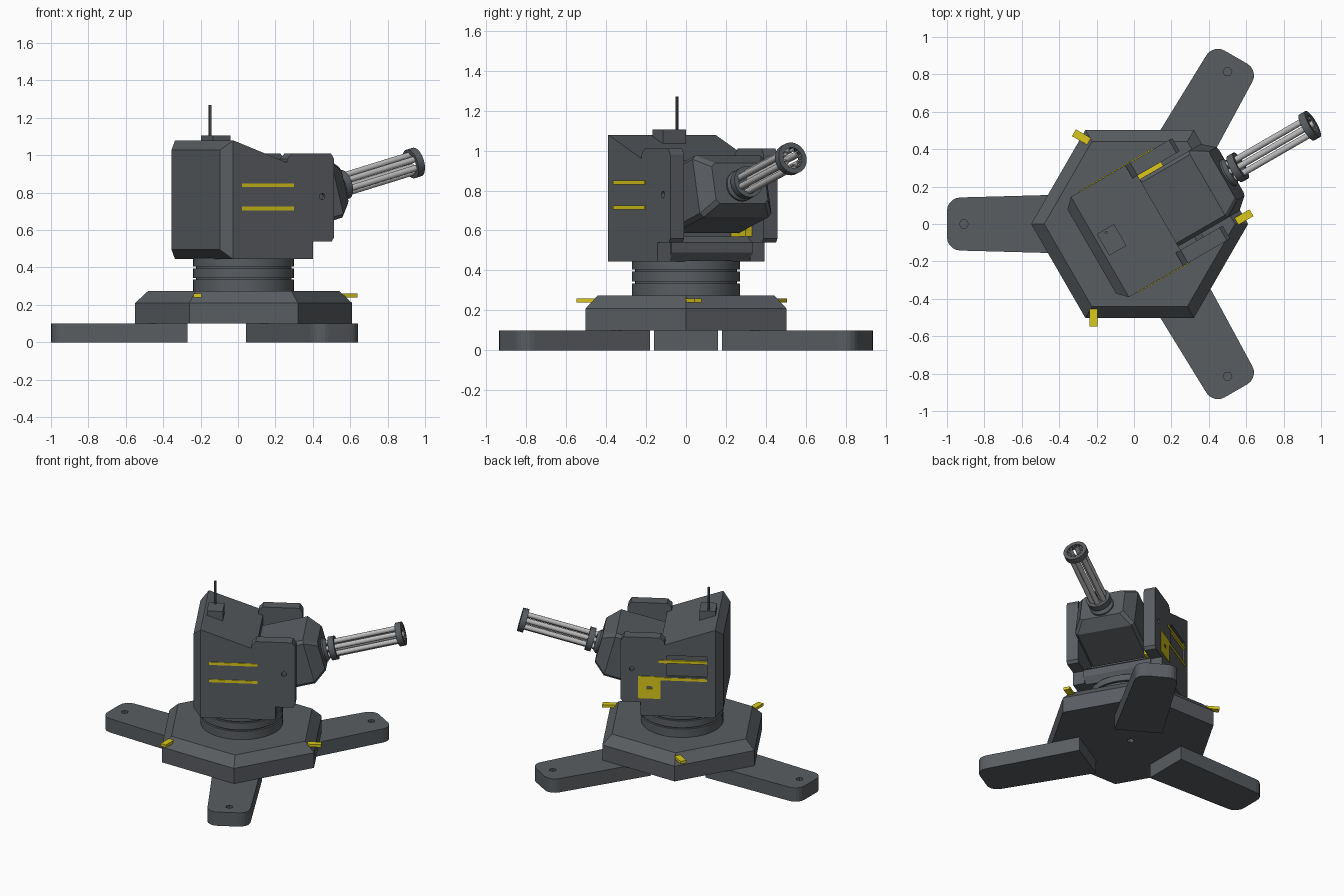
import bpy, bmesh
from math import pi, cos, sin, radians
from mathutils import Matrix, Vector

if "Cube" in bpy.data.objects:
    bpy.data.objects.remove(bpy.data.objects["Cube"])


def material(name, rgb):
    m = bpy.data.materials.new(name)
    m.diffuse_color = (*rgb, 1)
    m.use_nodes = True
    m.node_tree.nodes["Principled BSDF"].inputs["Base Color"].default_value = m.diffuse_color
    return m


DARK = material("dark_grey", (0.1, 0.11, 0.12))
STEEL = material("steel", (0.5, 0.5, 0.5))
YELLOW = material("yellow", (0.7, 0.58, 0.01))

BASE = Matrix.Translation((0.03, 0, 0))
TURRET = BASE @ Matrix.Rotation(radians(30), 4, 'Z')
GUN = TURRET @ Matrix.Translation((0.306, 0, 0.78)) @ Matrix.Rotation(radians(-15), 4, 'Y')
SIDE = Matrix.Rotation(pi / 2, 4, 'X')      # profile (x, y) becomes (x, z)
ALONG = Matrix.Rotation(pi / 2, 4, 'Y')     # z axis becomes x axis


def finish(name, bm, mat, frame, smooth=False):
    bmesh.ops.transform(bm, matrix=frame, verts=bm.verts)
    bmesh.ops.recalc_face_normals(bm, faces=bm.faces)
    me = bpy.data.meshes.new(name)
    bm.to_mesh(me)
    bm.free()
    ob = bpy.data.objects.new(name, me)
    bpy.context.collection.objects.link(ob)
    me.materials.append(mat)
    if smooth:
        bpy.ops.object.select_all(action='DESELECT')
        ob.select_set(True)
        bpy.context.view_layer.objects.active = ob
        bpy.ops.object.shade_smooth_by_angle(angle=radians(35))
    return ob


def prism(name, pts, lo, hi, mat, frame, pick=None, offset=0.05, segments=1):
    """Extrude a 2D profile from lo to hi; bevel the edges that pick() accepts."""
    bm = bmesh.new()
    face = bm.faces.new([bm.verts.new((x, y, lo)) for x, y in pts])
    ext = bmesh.ops.extrude_face_region(bm, geom=[face])["geom"]
    bmesh.ops.translate(bm, vec=(0, 0, hi - lo), verts=[v for v in ext if isinstance(v, bmesh.types.BMVert)])
    if pick:
        edges = [e for e in bm.edges if pick(e.verts[0].co, e.verts[1].co)]
        bmesh.ops.bevel(bm, geom=edges, offset=offset, segments=segments, profile=0.5, affect='EDGES')
    return finish(name, bm, mat, frame)


def box(name, x, y, z, mat, frame):
    return prism(name, [(x[0], y[0]), (x[1], y[0]), (x[1], y[1]), (x[0], y[1])], z[0], z[1], mat, frame)


def lathe(name, profile, mat, frame, sides=32, closed=False):
    """Spin (radius, height) points about z; caps the ends unless the profile is closed."""
    bm = bmesh.new()
    rings = [[bm.verts.new((r * cos(2 * pi * i / sides), r * sin(2 * pi * i / sides), z))
              for i in range(sides)] for r, z in profile]
    pairs = list(zip(rings, rings[1:]))
    if closed:
        pairs.append((rings[-1], rings[0]))
    for a, b in pairs:
        for i in range(sides):
            j = (i + 1) % sides
            bm.faces.new((a[i], a[j], b[j], b[i]))
    if not closed:
        bm.faces.new(rings[0])
        bm.faces.new(rings[-1])
    return finish(name, bm, mat, frame, sides > 8)


def cut(ob, cutter):
    mod = ob.modifiers.new("cut", 'BOOLEAN')
    mod.operation = 'DIFFERENCE'
    mod.solver = 'EXACT'
    mod.object = cutter
    bpy.context.view_layer.objects.active = ob
    bpy.ops.object.modifier_apply(modifier=mod.name)
    bpy.data.objects.remove(cutter)


# Tripod legs with bolt recesses
for i, a in enumerate((60, 180, 300)):
    frame = BASE @ Matrix.Rotation(radians(a), 4, 'Z')
    leg = prism(f"leg_{i}", [(0.3, -0.16), (1.03, -0.14), (1.03, 0.14), (0.3, 0.16)], 0, 0.1, DARK, frame,
                lambda p, q: p.x > 1 and q.x > 1 and abs(p.z - q.z) > 0.05, 0.07, 5)
    cut(leg, lathe("leg_cutter", [(0.024, 0.06), (0.024, 0.12)], DARK,
                   frame @ Matrix.Translation((0.94, 0, 0)), 6))

# Hexagonal base with a bottom bolt recess, and yellow clips
base = lathe("hex_base", [(0.58, 0.1), (0.58, 0.21), (0.51, 0.275)], DARK, BASE, 6)
cut(base, lathe("base_cutter", [(0.024, 0.08), (0.024, 0.13)], DARK, BASE, 6))
for i, a in enumerate((30, 150, 270)):
    box(f"base_clip_{i}", (0.455, 0.548), (-0.268, -0.226), (0.24, 0.26), YELLOW,
        BASE @ Matrix.Rotation(radians(a), 4, 'Z'))

# Grooved slewing ring
R, r = 0.27, 0.255
lathe("slewing_ring", [(R, 0.27), (R, 0.335), (r, 0.335), (r, 0.345), (R, 0.345), (R, 0.395),
                       (r, 0.395), (r, 0.405), (R, 0.405), (R, 0.45)], DARK, BASE, 40)

# Turret housing with chamfered rear and a shallow side recess
housing = prism("turret_housing", [(-0.295, 0.445), (-0.295, 1.078), (-0.238, 1.078), (0.12, 0.95), (0.12, 0.445)],
                -0.31, 0.31, DARK, TURRET @ SIDE, lambda p, q: p.x < -0.29 and q.x < -0.29, 0.05)
cut(housing, box("recess_cutter", (-0.19, 0.075), (0.298, 0.35), (0.735, 0.885), DARK, TURRET))
prism("front_sill", [(0.1, 0.445), (0.23, 0.445), (0.26, 0.49), (0.26, 0.54), (0.22, 0.57), (0.1, 0.57)],
      -0.235, 0.235, DARK, TURRET @ SIDE)

# Side arms, pivot pins and yellow stripes
ARM = [(0.119, 0.445), (0.25, 0.445), (0.25, 0.54), (0.365, 0.54), (0.38, 0.56), (0.38, 0.98),
       (0.36, 1.01), (0.12, 1.01), (0.09, 0.98), (0.09, 0.94), (0.119, 0.94)]
for tag, s in (("right", -1), ("left", 1)):
    lo, hi = sorted((-s * 0.23, -s * 0.31))
    arm = prism(f"arm_{tag}", ARM, lo, hi, DARK, TURRET @ SIDE)
    cut(arm, lathe("pin_cutter", [(0.017, -0.02), (0.017, 0.02)], DARK,
                   TURRET @ Matrix.Translation((0.306, s * 0.31, 0.78)) @ SIDE, 12))
    for k, z in enumerate((0.715, 0.84)):
        box(f"stripe_{tag}_{k}", (-0.19, 0.13), sorted((s * 0.295, s * 0.314)), (z - 0.01, z + 0.01), YELLOW, TURRET)

# Ammunition feed box through the left arm
feed = box("feed_box", (0.115, 0.265), (0.19, 0.315), (0.57, 0.73), YELLOW, TURRET)
cut(feed, box("slot_cutter", (0.17, 0.21), (0.3, 0.33), (0.64, 0.66), YELLOW, TURRET))

# Antenna
box("antenna_base", (-0.225, -0.119), (-0.065, 0.068), (1.0, 1.105), DARK, TURRET)
lathe("antenna_mast", [(0.008, 1.09), (0.008, 1.27)], DARK, TURRET @ Matrix.Translation((-0.178, 0.05, 0)), 8)

# Gun block: chamfered box lofted along the firing direction
bm = bmesh.new()
loops = []
for x, w, lo, hi in ((-0.17, 0.19, -0.12, 0.14), (-0.15, 0.207, -0.16, 0.16),
                     (0.16, 0.207, -0.16, 0.16), (0.24, 0.15, -0.11, 0.1)):
    c = 0.02
    loops.append([bm.verts.new((x, y, z)) for y, z in (
        (-w, lo + c), (-w + c, lo), (w - c, lo), (w, lo + c),
        (w, hi - c), (w - c, hi), (-w + c, hi), (-w, hi - c))])
for a, b in zip(loops, loops[1:]):
    for i in range(8):
        bm.faces.new((a[i], a[(i + 1) % 8], b[(i + 1) % 8], b[i]))
bm.faces.new(loops[0])
bm.faces.new(loops[-1])
finish("gun_block", bm, DARK, GUN)

# Rotary barrels with hub, clamp ring and muzzle ring
AXIS = GUN @ Matrix.Translation((0, 0, -0.02)) @ ALONG
lathe("barrel_hub", [(0.08, 0.23), (0.08, 0.25), (0.062, 0.27)], DARK, AXIS, 24)
for name, z0, z1 in (("clamp_ring", 0.285, 0.325), ("muzzle_ring", 0.745, 0.785)):
    lathe(name, [(0.08, z0), (0.08, z1), (0.054, z1), (0.054, z0)], DARK, AXIS, 24, True)
for i in range(6):
    a = i * pi / 3
    lathe(f"barrel_{i}", [(0.017, 0.25), (0.017, 0.78), (0.011, 0.78), (0.011, 0.74)], STEEL,
          AXIS @ Matrix.Translation((0.047 * cos(a), 0.047 * sin(a), 0)), 12)
